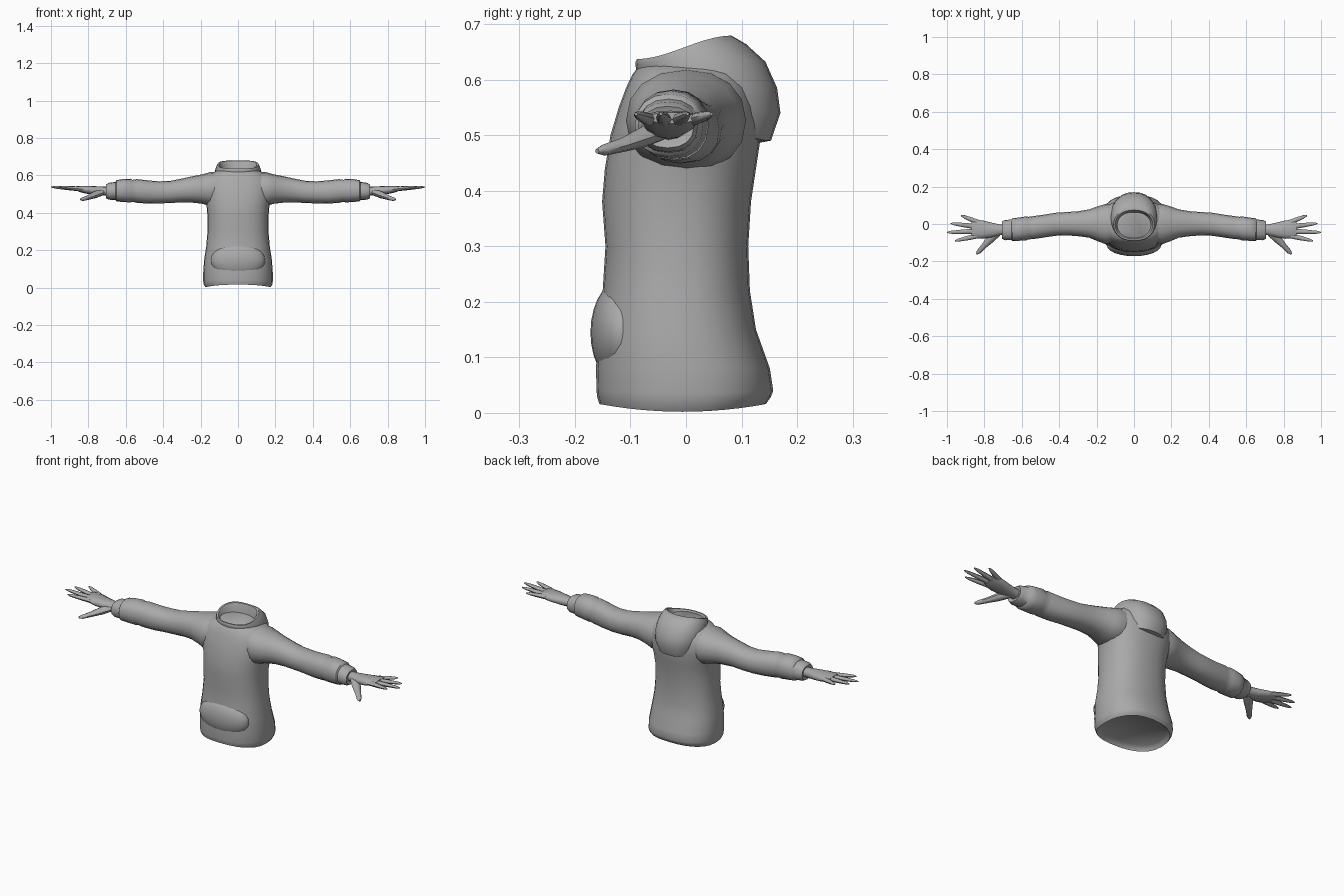
import bpy, bmesh, math
from mathutils import Vector

grey = bpy.data.materials.new("grey cloth")
grey.diffuse_color = (0.4, 0.4, 0.4, 1)


def loft(bm, rings):
    """Skin a list of equal point rings and close both ends."""
    vs = [[bm.verts.new(p) for p in r] for r in rings]
    n = len(vs[0])
    for a, b in zip(vs, vs[1:]):
        for i in range(n):
            j = (i + 1) % n
            bm.faces.new((a[i], a[j], b[j], b[i]))
    bm.faces.new(vs[0][::-1])
    bm.faces.new(vs[-1])


def finish(name, bm, mirror=False, angle=50):
    bmesh.ops.recalc_face_normals(bm, faces=bm.faces)
    me = bpy.data.meshes.new(name)
    bm.to_mesh(me)
    bm.free()
    ob = bpy.data.objects.new(name, me)
    bpy.context.collection.objects.link(ob)
    me.materials.append(grey)
    bpy.ops.object.select_all(action='DESELECT')
    ob.select_set(True)
    bpy.context.view_layer.objects.active = ob
    bpy.ops.object.shade_smooth_by_angle(angle=math.radians(angle))
    if mirror:
        ob.modifiers.new("mirror", 'MIRROR')
    return ob


def spow(v, e):
    return math.copysign(abs(v) ** e, v)


def level_ring(z, hw, yf, yb, lift=0.0, n=28, e=0.85):
    """Horizontal ring; lift raises its front and back."""
    out = []
    for i in range(n):
        t = 2 * math.pi * i / n
        c, s = spow(math.cos(t), e), spow(math.sin(t), e)
        out.append((hw * c, (yf + yb) / 2 + (yb - yf) / 2 * s, z + lift * s * s))
    return out


def side_ring(x, y0, y1, z0, z1, n=16):
    """Upright ring across the arm."""
    out = []
    for i in range(n):
        t = 2 * math.pi * i / n
        out.append((x, (y0 + y1) / 2 + (y1 - y0) / 2 * spow(math.cos(t), 0.9),
                    (z0 + z1) / 2 + (z1 - z0) / 2 * spow(math.sin(t), 0.9)))
    return out


def tube(bm, pts, radii, flat=0.85, n=8):
    """Tapered finger along a path."""
    pts = [Vector(p) for p in pts]
    rings = []
    for k, p in enumerate(pts):
        d = (pts[min(k + 1, len(pts) - 1)] - pts[max(k - 1, 0)]).normalized()
        u = d.cross(Vector((0, 0, 1))).normalized()
        w = u.cross(d)
        rings.append([p + radii[k] * (u * math.cos(2 * math.pi * i / n)
                      + w * flat * math.sin(2 * math.pi * i / n)) for i in range(n)])
    loft(bm, rings)


# Torso of the sweater, with a recessed underside
bm = bmesh.new()
loft(bm, [level_ring(*r) for r in (
    (0.025, 0.155, -0.135, 0.125, 0.012), (0.012, 0.168, -0.150, 0.138, 0.012),
    (0.002, 0.174, -0.156, 0.144, 0.014), (0.015, 0.183, -0.160, 0.153, 0.014),
    (0.035, 0.186, -0.161, 0.157, 0.005), (0.08, 0.186, -0.162, 0.151),
    (0.15, 0.181, -0.158, 0.126), (0.22, 0.170, -0.150, 0.115),
    (0.30, 0.163, -0.145, 0.112), (0.38, 0.163, -0.151, 0.117),
    (0.44, 0.168, -0.146, 0.126), (0.50, 0.180, -0.136, 0.135),
    (0.55, 0.184, -0.121, 0.132), (0.585, 0.174, -0.108, 0.120),
    (0.61, 0.146, -0.096, 0.105), (0.63, 0.100, -0.080, 0.090))])
finish("torso", bm)

# Rounded front pocket bulge
bm = bmesh.new()
bmesh.ops.create_uvsphere(bm, u_segments=24, v_segments=14, radius=1)
for v in bm.verts:
    v.co = Vector((v.co.x * 0.145, -0.115 + v.co.y * 0.057, 0.145 + v.co.z * 0.095))
finish("front_pocket", bm)


# Hood folded down the back, wrapping into the collar
def hood_ring(hw, yf, yb, zf, zb, n=28):
    out = []
    for i in range(n):
        t = 2 * math.pi * i / n
        b = (1 + math.sin(t)) / 2
        f = b * b * (3 - 2 * b)
        out.append((hw * spow(math.cos(t), 0.85), yf + (yb - yf) * b, zf + (zb - zf) * f))
    return out


bm = bmesh.new()
loft(bm, [hood_ring(*r) for r in (
    (0.090, -0.075, 0.125, 0.605, 0.485), (0.112, -0.086, 0.153, 0.608, 0.490),
    (0.124, -0.090, 0.170, 0.614, 0.540), (0.126, -0.090, 0.164, 0.620, 0.585),
    (0.122, -0.091, 0.143, 0.626, 0.632), (0.116, -0.091, 0.108, 0.632, 0.664),
    (0.110, -0.088, 0.082, 0.637, 0.679), (0.101, -0.080, 0.074, 0.637, 0.677),
    (0.094, -0.073, 0.068, 0.628, 0.660), (0.088, -0.068, 0.062, 0.618, 0.625))])
finish("hood", bm)

# Sleeves with loose folds and a turned cuff
bm = bmesh.new()
loft(bm, [side_ring(*r) for r in (
    (0.09, -0.090, 0.100, 0.45, 0.622), (0.15, -0.108, 0.108, 0.435, 0.617),
    (0.19, -0.094, 0.096, 0.448, 0.606), (0.24, -0.073, 0.078, 0.454, 0.596),
    (0.30, -0.065, 0.068, 0.456, 0.583), (0.36, -0.061, 0.064, 0.452, 0.571),
    (0.42, -0.063, 0.060, 0.450, 0.568), (0.48, -0.072, 0.050, 0.449, 0.573),
    (0.54, -0.081, 0.042, 0.453, 0.580), (0.565, -0.082, 0.038, 0.459, 0.576),
    (0.575, -0.087, 0.041, 0.455, 0.582), (0.62, -0.090, 0.034, 0.458, 0.580),
    (0.65, -0.092, 0.031, 0.461, 0.574), (0.655, -0.086, 0.024, 0.468, 0.565),
    (0.69, -0.087, 0.021, 0.470, 0.560), (0.705, -0.080, 0.014, 0.477, 0.552),
    (0.70, -0.066, 0.004, 0.488, 0.542))])
finish("sleeves", bm, mirror=True)

# Hands: palm, four spread fingers and thumb
bm = bmesh.new()
loft(bm, [side_ring(x, y - ry, y + ry, z - rz, z + rz, 12) for x, y, z, ry, rz in (
    (0.67, -0.031, 0.515, 0.028, 0.024), (0.72, -0.031, 0.516, 0.029, 0.024),
    (0.76, -0.032, 0.518, 0.039, 0.024), (0.81, -0.030, 0.523, 0.049, 0.021),
    (0.85, -0.027, 0.528, 0.050, 0.016), (0.868, -0.025, 0.531, 0.044, 0.010))])
for base, tip in (((0.84, -0.064), (0.957, -0.090)), ((0.85, -0.039), (1.0, -0.045)),
                  ((0.85, -0.013), (0.980, 0.003)), ((0.835, 0.009), (0.925, 0.046))):
    path = [(base[0] + (tip[0] - base[0]) * k, base[1] + (tip[1] - base[1]) * k,
             0.527 + 0.011 * k) for k in (0, 0.45, 0.85, 1)]
    tube(bm, path, (0.014, 0.012, 0.008, 0.003))
tube(bm, [(0.73, -0.045, 0.509), (0.765, -0.078, 0.496), (0.80, -0.115, 0.482),
          (0.830, -0.148, 0.473), (0.842, -0.160, 0.471)],
     (0.022, 0.022, 0.015, 0.012, 0.005))
finish("hands", bm, mirror=True)
